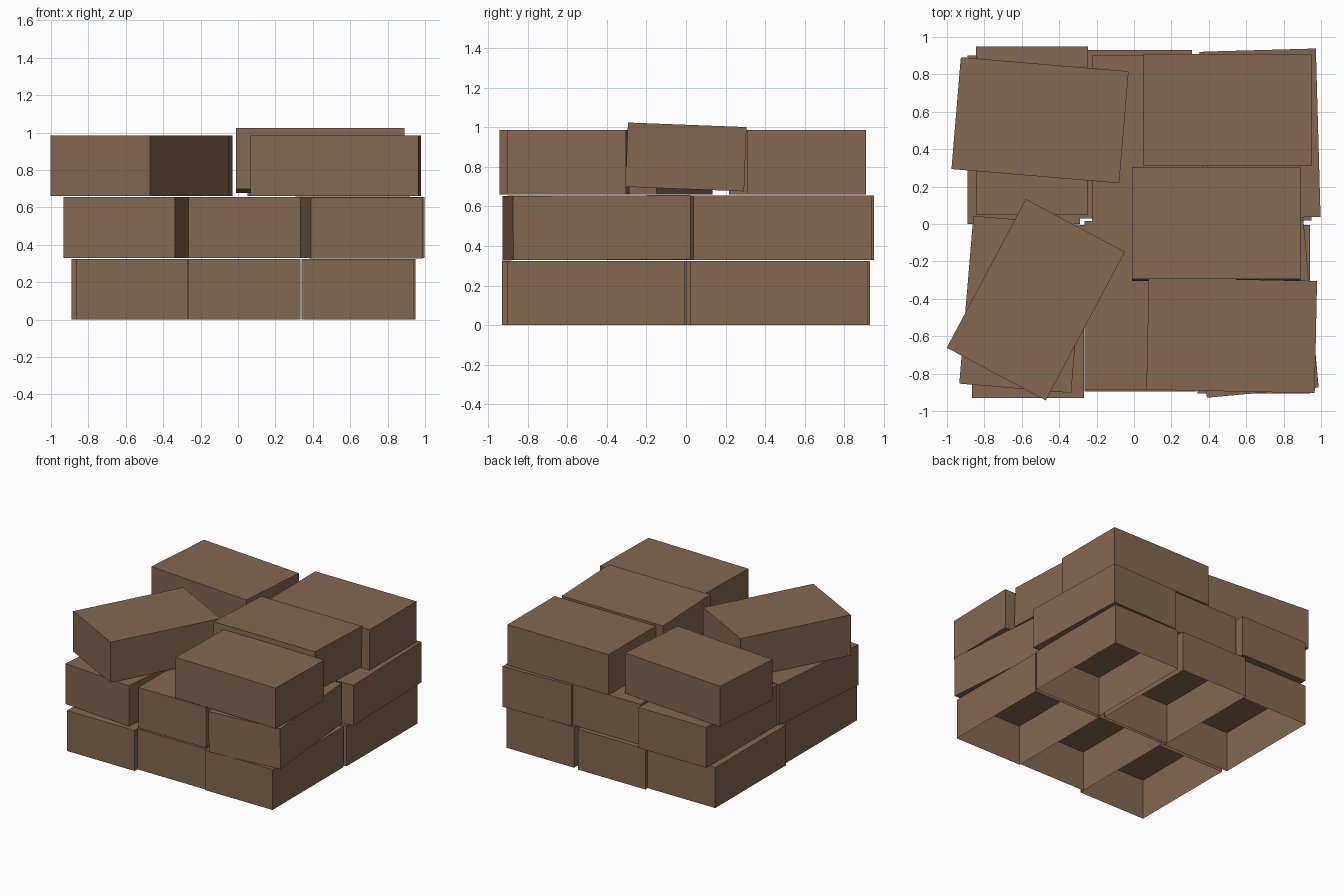
import bpy, bmesh
from math import radians
from mathutils import Matrix, Euler

if "Cube" in bpy.data.objects:
    bpy.data.objects.remove(bpy.data.objects["Cube"])

W, L, H = 0.6, 0.9, 0.325   # width, length and height shared by every box

cardboard = bpy.data.materials.new("cardboard_brown")
cardboard.diffuse_color = (0.23, 0.14, 0.08, 1.0)
cardboard.use_nodes = True
cardboard.node_tree.nodes["Principled BSDF"].inputs["Base Color"].default_value = cardboard.diffuse_color


def box(name, x, y, z, rot=0.0, tilt=0.0, open_bottom=False):
    """One box, long along y before turning; z is its centre height."""
    bm = bmesh.new()
    bmesh.ops.create_cube(bm, size=1.0, matrix=Matrix.Diagonal((W, L, H, 1)))
    if open_bottom:
        bm.normal_update()
        under = [f for f in bm.faces if f.normal.z < -0.5]
        bmesh.ops.delete(bm, geom=under, context='FACES_ONLY')
    mesh = bpy.data.meshes.new(name)
    bm.to_mesh(mesh)
    bm.free()
    mesh.materials.append(cardboard)
    ob = bpy.data.objects.new(name, mesh)
    turn = Euler((radians(tilt), 0, 0)).to_matrix() @ Euler((0, 0, radians(rot))).to_matrix()
    ob.matrix_world = Matrix.Translation((x, y, z)) @ turn.to_4x4()
    bpy.context.collection.objects.link(ob)


# Bottom layer: six upright boxes, open underneath
for i, (x, y) in enumerate([(-0.567, -0.48), (0.035, -0.445), (0.64, -0.455),
                            (-0.59, 0.45), (0.01, 0.48), (0.65, 0.47)]):
    box(f"bottom_box_{i + 1}", x, y, H / 2, open_bottom=True)

# Middle layer: six boxes, some slightly turned
for i, (x, y, rot, tilt) in enumerate([
        (-0.5975, -0.43, -4.8, 0), (0.035, -0.435, 0, 0), (0.6475, -0.4525, 5.2, 0.3),
        (-0.545, 0.5, 0, 0), (0.075, 0.45, 0, 0), (0.685, 0.48, 1.6, 0)]):
    box(f"middle_box_{i + 1}", x, y, 0.4925, rot, tilt)

# Top layer: loosely placed boxes, most of them lying crosswise
for i, (x, y, z, rot, tilt) in enumerate([
        (-0.525, -0.405, 0.8225, -28, 0), (-0.5025, 0.555, 0.8225, 85.2, 0),
        (0.50, 0.61, 0.8225, 90, 0), (0.5225, -0.595, 0.8225, 88.8, 0),
        (0.44, 0.0, 0.85, 90, -2.2)]):
    box(f"top_box_{i + 1}", x, y, z, rot, tilt)
